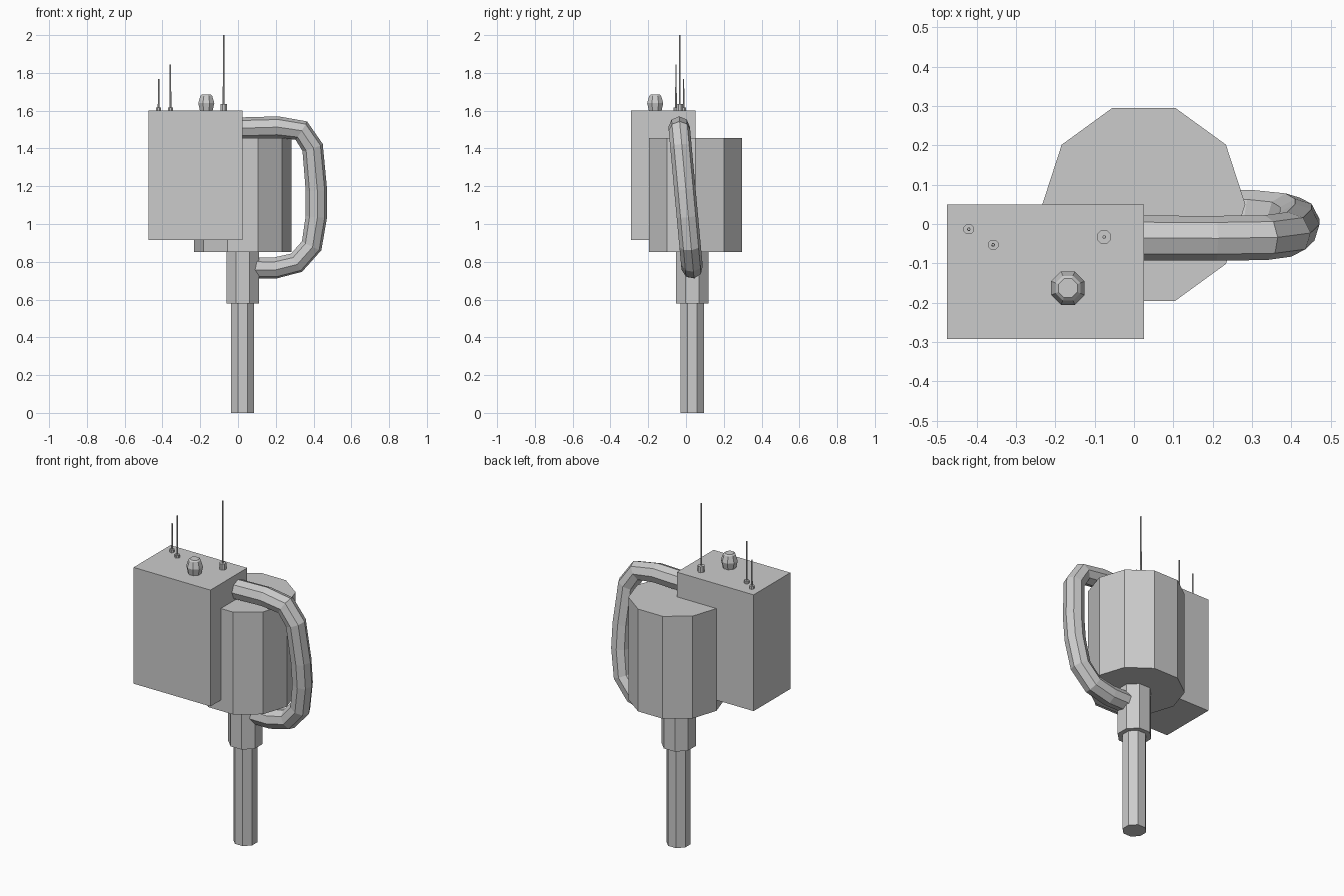
import bpy, bmesh, math

if "Cube" in bpy.data.objects:
    bpy.data.objects.remove(bpy.data.objects["Cube"])


def lathe(name, x, y, profile, sides, phase=0.0):
    """Faceted solid of revolution from (radius, z) pairs, capped at both ends."""
    bm = bmesh.new()
    rings = []
    for r, z in profile:
        rings.append([bm.verts.new((x + r * math.cos(phase + math.tau * i / sides),
                                    y + r * math.sin(phase + math.tau * i / sides), z))
                      for i in range(sides)])
    for a, b in zip(rings, rings[1:]):
        for i in range(sides):
            j = (i + 1) % sides
            bm.faces.new((a[i], a[j], b[j], b[i]))
    bm.faces.new(rings[0][::-1])
    bm.faces.new(rings[-1])
    mesh = bpy.data.meshes.new(name)
    bm.to_mesh(mesh)
    bm.free()
    obj = bpy.data.objects.new(name, mesh)
    bpy.context.collection.objects.link(obj)
    return obj


FLAT = math.pi / 8                 # turns an octagon so a flat faces the front
OCT = 1 / math.cos(FLAT)           # octagon apothem -> radius
CX, CY = 0.025, 0.033              # post axis

# Post, collar and ten-sided drum
lathe("post", CX, CY, [(0.061 * OCT, 0), (0.061 * OCT, 0.58)], 8, FLAT)
lathe("collar", CX, CY, [(0.0865 * OCT, 0.58), (0.0865 * OCT, 0.856)], 8, FLAT)
lathe("drum", CX, 0.05, [(0.258, 0.853), (0.258, 1.455)], 10)

# Equipment box
bpy.ops.mesh.primitive_cube_add(size=1, location=(-0.225, -0.121, 1.258))
box = bpy.context.object
box.name = "equipment_box"
box.scale = (0.5, 0.342, 0.684)

# Knob on the box lid
lathe("lid_knob", -0.168, -0.163,
      [(0.036, 1.598), (0.046, 1.64), (0.034, 1.678), (0.026, 1.685)], 8, FLAT)

# Antennas: x, y, tip height, base radius, base top
for i, (x, y, tip, r, base) in enumerate([(-0.42, -0.013, 1.767, 0.014, 1.617),
                                          (-0.358, -0.053, 1.845, 0.014, 1.617),
                                          (-0.076, -0.033, 2.0, 0.019, 1.635)], 1):
    lathe(f"antenna_base_{i}", x, y, [(r, 1.598), (r, base)], 8, FLAT)
    lathe(f"antenna_rod_{i}", x, y, [(0.005, base - 0.005), (0.004, tip)], 6)

# Hose looping from the box down into the collar, in a slightly tilted plane
path = [(0.0, 1.507), (0.21, 1.513), (0.335, 1.495), (0.395, 1.405), (0.415, 1.18),
        (0.415, 1.04), (0.39, 0.885), (0.31, 0.795), (0.2, 0.768), (0.06, 0.768)]
curve = bpy.data.curves.new("hose", 'CURVE')
curve.dimensions = '3D'
curve.bevel_depth = 0.057
curve.bevel_resolution = 2
curve.use_fill_caps = True
spline = curve.splines.new('POLY')
spline.points.add(len(path) - 1)
for p, (x, z) in zip(spline.points, path):
    p.co = (x, -0.036 + (1.51 - z) * 0.092, z, 1)
spline.use_smooth = False
bpy.context.collection.objects.link(bpy.data.objects.new("hose", curve))
